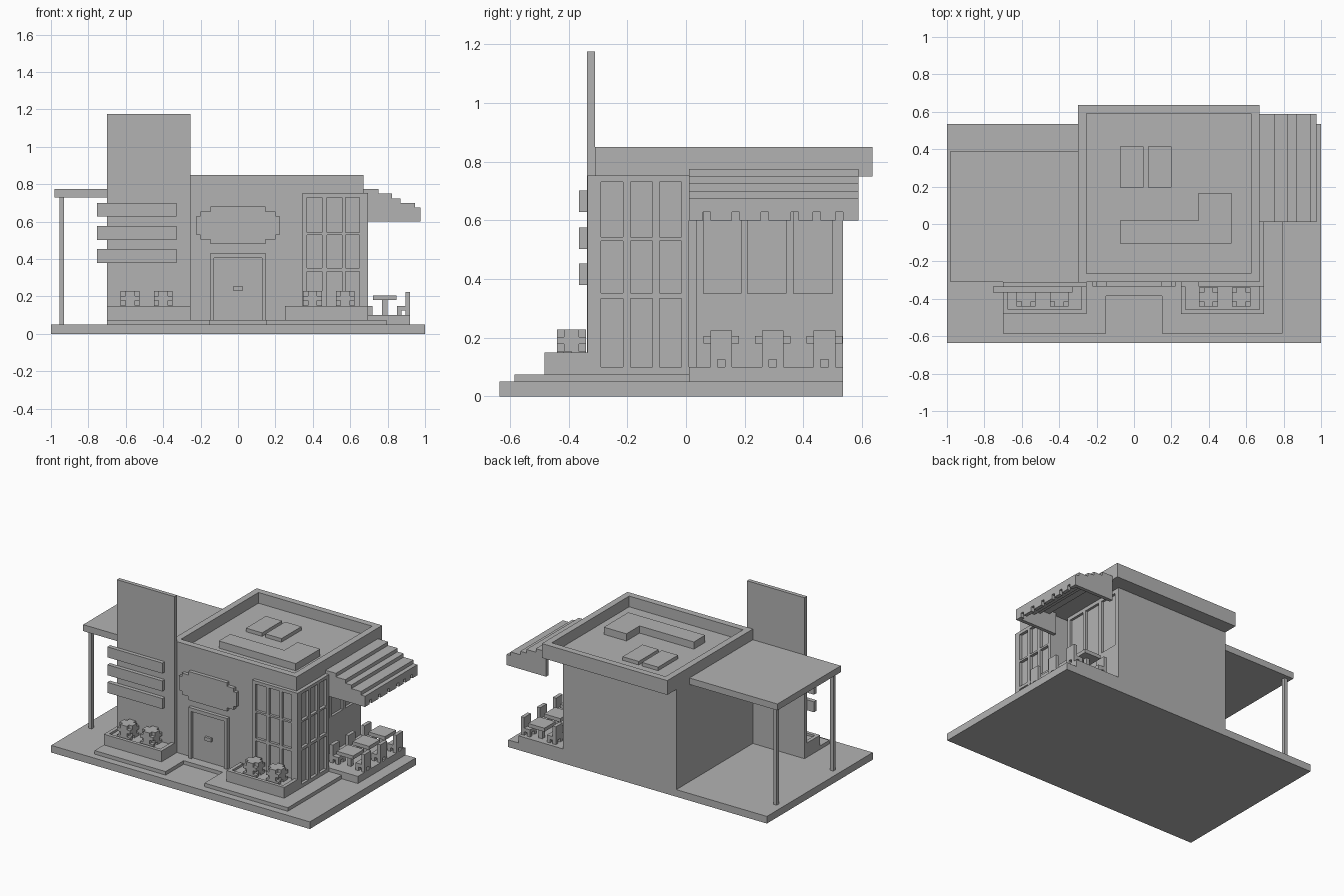
import bpy
import bmesh
from mathutils import Matrix, Vector

default_cube = bpy.data.objects.get("Cube")
if default_cube:
    bpy.data.objects.remove(default_cube, do_unlink=True)

grey = bpy.data.materials.new("plain_grey")
grey.use_nodes = True
grey.diffuse_color = (0.45, 0.45, 0.45, 1)
grey.node_tree.nodes["Principled BSDF"].inputs["Base Color"].default_value = grey.diffuse_color


def part(name, *boxes):
    """One object made of boxes, each given as (x range, y range, z range)."""
    mesh = bpy.data.meshes.new(name)
    bm = bmesh.new()
    for ranges in boxes:
        low = Vector([r[0] for r in ranges])
        high = Vector([r[1] for r in ranges])
        matrix = Matrix.Translation((low + high) / 2) @ Matrix.Diagonal(high - low).to_4x4()
        bmesh.ops.create_cube(bm, size=1, matrix=matrix)
    bm.to_mesh(mesh)
    bm.free()
    mesh.materials.append(grey)
    obj = bpy.data.objects.new(name, mesh)
    bpy.context.collection.objects.link(obj)
    return obj


def around(centre, half):
    return (centre - half, centre + half)


# Ground slab and low paving with a gap before the door
part("ground_slab", ((-1, 1), (-.635, .535), (0, .05)))
paving_z = (.05, .075)
part("paving",
     ((-.7, -.15), (-.585, -.31), paving_z),
     ((-.15, .15), (-.385, -.31), paving_z),
     ((.15, .795), (-.585, .01), paving_z))

# Main building
part("building_body", ((-.3, .55), (-.31, .535), (.05, .76)))

# Roof slab, parapet and rooftop units
left, right, front, back = -.3, .67, -.31, .635
roof_z = (.75, .85)
part("roof_slab", ((left, right), (front, back), (.75, .775)))
part("parapet",
     ((left, right), (front, front + .045), roof_z),
     ((left, right), (back - .045, back), roof_z),
     ((left, left + .045), (front, back), roof_z),
     ((right - .045, right), (front, back), roof_z))
part("roof_duct",
     ((-.075, .52), (-.105, .02), (.77, .825)),
     ((.345, .52), (.02, .165), (.77, .825)))
for x in (-.075, .075):
    part("roof_skylight", ((x, x + .125), (.195, .415), (.77, .80)))

# Tall front panel with three louvres
part("tall_panel", ((-.7, -.255), (-.338, -.31), (.05, 1.175)))
for z in (.38, .503, .628):
    part("louvre", ((-.755, -.33), (-.365, -.335), (z, z + .073)))

# Side canopy and its posts
part("canopy_roof", ((-.98, -.3), (-.31, .39), (.73, .775)))
for y in (-.275, .35):
    part("canopy_post", (around(-.943, .012), around(y, .012), (.05, .74)))

# Door with frame and handle
frame_y = (-.335, -.31)
part("door_frame",
     ((-.15, -.127), frame_y, (.05, .43)),
     ((.127, .15), frame_y, (.05, .43)),
     ((-.15, .15), frame_y, (.405, .43)))
part("door", ((-.127, .127), (-.318, -.31), (.05, .405)))
part("door_handle", (around(0, .024), (-.335, -.31), (.23, .255)))

# Stepped blank signboard
part("signboard", *[(around(0, half_x), frame_y, around(.58, half_z))
                    for half_x, half_z in ((.222, .05), (.2, .075), (.148, .1))])

# Corner window block: recessed core behind bars on two sides
part("corner_window_core", ((.365, .675), (-.317, .008), (.05, .752)))
rails = ((.05, .1), (.333, .352), (.53, .543), (.73, .752))
front_bars = ((.345, .37), (.45, .475), (.555, .575), (.65, .695))
side_bars = ((-.335, -.29), (-.215, -.19), (-.115, -.09), (-.015, .01))
full_z = (.05, .752)
part("corner_window_front_bars",
     *[(bar, (-.335, -.305), full_z) for bar in front_bars],
     *[((.345, .695), (-.335, -.305), rail) for rail in rails])
part("corner_window_side_bars",
     *[((.665, .695), bar, full_z) for bar in side_bars],
     *[((.665, .695), (-.335, .01), rail) for rail in rails])

# Terrace deck and the wall with three windows
part("terrace_deck", ((.55, .92), (.01, .535), (.05, .1)))
wall_x = (.55, .575)
part("terrace_low_wall", (wall_x, (.035, .535), (.05, .35)))
part("terrace_window_glass", ((.54, .558), (.035, .535), (.33, .75)))
part("terrace_window_bars",
     (wall_x, (.035, .535), (.725, .755)),
     *[(wall_x, bar, (.33, .75))
       for bar in ((.035, .06), (.187, .21), (.34, .367), (.5, .535))])

# Stepped awning: treads, end cheeks and a notched valance
edges = (.67, .75, .823, .87, .945, .975)
awning_y = (.01, .588)
step = .025
treads, cheeks = [], []
for i, span in enumerate(zip(edges, edges[1:])):
    top = .775 - i * step
    treads.append(((span[0] - step, span[1]), awning_y, (top - step, top)))
    for y in awning_y:
        inner = y + step if y < .1 else y - step
        cheeks.append((span, sorted((y, inner)), (.6, top)))
part("awning_treads", *treads)
part("awning_cheeks", *cheeks)
notches = (.058, .157, .256, .358, .433, .51)
starts = [awning_y[0]] + [n + step for n in notches]
ends = list(notches) + [awning_y[1]]
valance_x = (.95, .975)
part("awning_valance",
     (valance_x, awning_y, (.628, .675)),
     *[(valance_x, tooth, (.6, .63)) for tooth in zip(starts, ends)])

# Terrace tables, each with two chairs facing it
table_x = .785
for y in (.12, .296, .472):
    part("table",
         (around(table_x, .063), around(y, .061), (.18, .205)),
         (around(table_x, .014), around(y, .014), (.1, .19)))
    for side in (-1, 1):
        def reach(a, b):
            return sorted((table_x + side * a, table_x + side * b))
        part("chair",
             (reach(.065, .135), around(y, .037), (.125, .15)),
             (reach(.11, .135), around(y, .037), (.125, .225)),
             *[(reach(a, a + step), around(y + leg, .012), (.1, .13))
               for a in (.065, .11) for leg in (-step, step)])

# Planters: sunken soil, rim and two blocky bushes each
for x0, bushes in ((-.7, (-.577, -.4)), (.25, (.398, .573))):
    x1 = x0 + .445
    rim_z = (.07, .15)
    part("planter_soil", ((x0, x1), (-.48, -.31), (.07, .135)))
    part("planter_rim",
         ((x0, x1), (-.482, -.458), rim_z),
         ((x0, x0 + step), (-.48, -.335), rim_z),
         ((x1 - step, x1), (-.48, -.335), rim_z))
    for bx in bushes:
        cells = []
        for i in range(4):
            for j in range(4):
                for k in range(4):
                    rim_count = (i in (0, 3)) + (j in (0, 3)) + (k == 3)
                    hollow = rim_count == 3 or (k == 1 and rim_count == 2)
                    dent = rim_count == 1 and (i + 2 * j + k) % 5 == 0
                    if hollow or dent:
                        continue
                    low = (bx - .05 + i * step, -.44 + j * step, .128 + k * step)
                    cells.append([(v, v + step) for v in low])
        part("bush", *cells)
